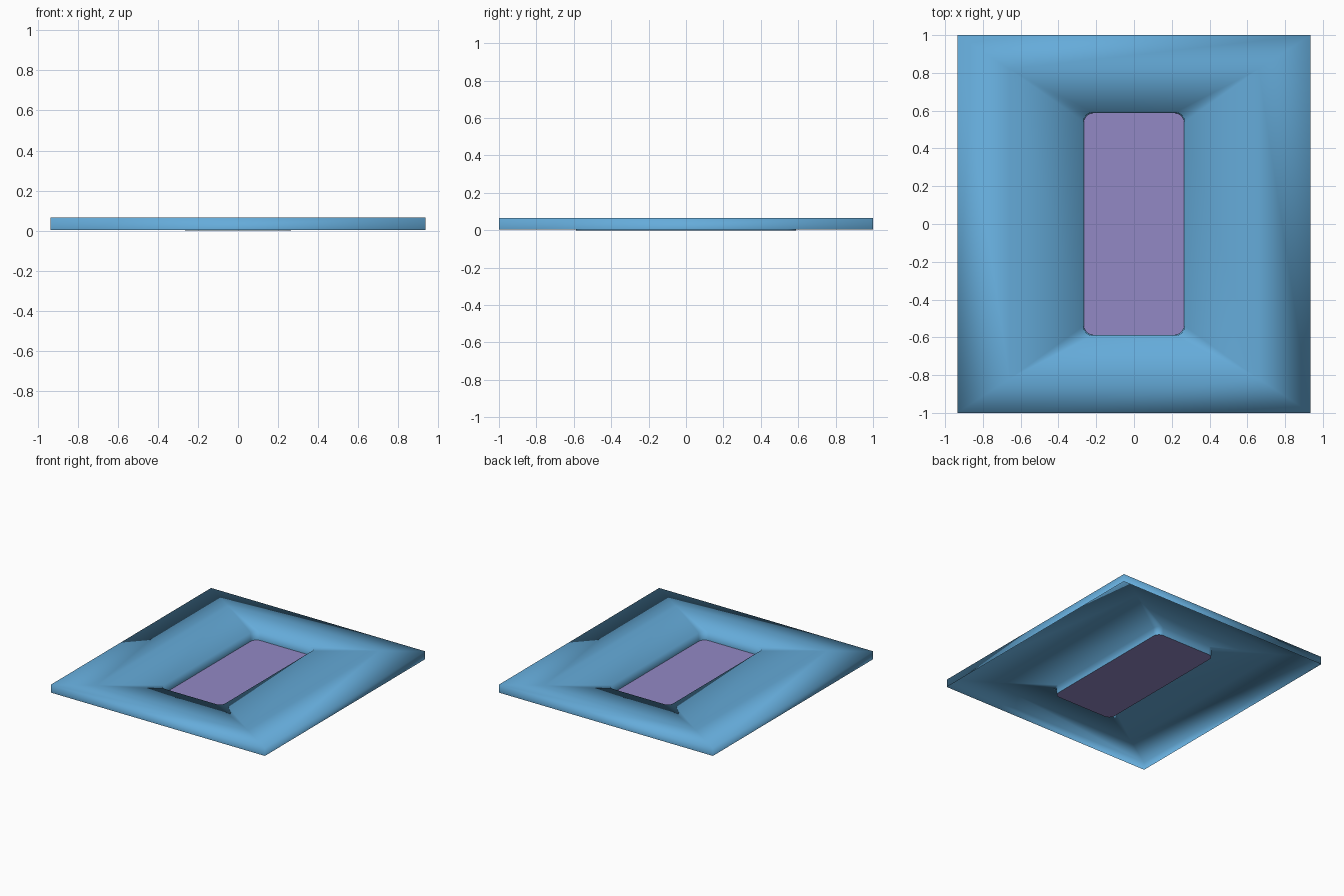
import bpy, bmesh, math

if "Cube" in bpy.data.objects:
    bpy.data.objects.remove(bpy.data.objects["Cube"])

HX, HY, TOP = 0.935, 1.0, 0.065
RX, RY, RAD = 0.265, 0.587, 0.05
RIM_Z, FLOOR_Z = 0.003, 0.0
STEPS = 6


def material(name, rgb):
    m = bpy.data.materials.new(name)
    m.diffuse_color = (*rgb, 1)
    m.use_nodes = True
    m.node_tree.nodes["Principled BSDF"].inputs["Base Color"].default_value = m.diffuse_color
    return m


def ring(bm, hx, hy, r, z):
    """Rounded rectangle of vertices; radius 0 gives a square corner after welding."""
    verts = []
    for q, (sx, sy) in enumerate([(1, 1), (-1, 1), (-1, -1), (1, -1)]):
        for i in range(STEPS + 1):
            a = math.pi / 2 * (q + i / STEPS)
            verts.append(bm.verts.new((sx * (hx - r) + r * math.cos(a),
                                       sy * (hy - r) + r * math.sin(a), z)))
    return verts


def finish(bm, name, mat):
    bmesh.ops.remove_doubles(bm, verts=bm.verts[:], dist=1e-5)
    me = bpy.data.meshes.new(name)
    bm.to_mesh(me)
    bm.free()
    me.materials.append(mat)
    me.shade_smooth()
    ob = bpy.data.objects.new(name, me)
    bpy.context.collection.objects.link(ob)


blue = material("sky blue", (0.13, 0.41, 0.70))
purple = material("soft purple", (0.29, 0.25, 0.56))

# Thin tray shell, open below: outer skirt, top surface, recess wall
bm = bmesh.new()
rings = [ring(bm, HX, HY, 0, RIM_Z), ring(bm, HX, HY, 0, TOP),
         ring(bm, 0.66, 0.82, 0, TOP),
         ring(bm, RX + 0.004, RY + 0.004, RAD, TOP),
         ring(bm, RX, RY, RAD, FLOOR_Z)]
for a, b in zip(rings, rings[1:]):
    n = len(a)
    for i in range(n):
        j = (i + 1) % n
        bm.faces.new((a[i], a[j], b[j], b[i]))
finish(bm, "tray_shell", blue)

# Floor of the recess
bm = bmesh.new()
bm.faces.new(ring(bm, RX, RY, RAD, FLOOR_Z))
finish(bm, "recess_floor", purple)
